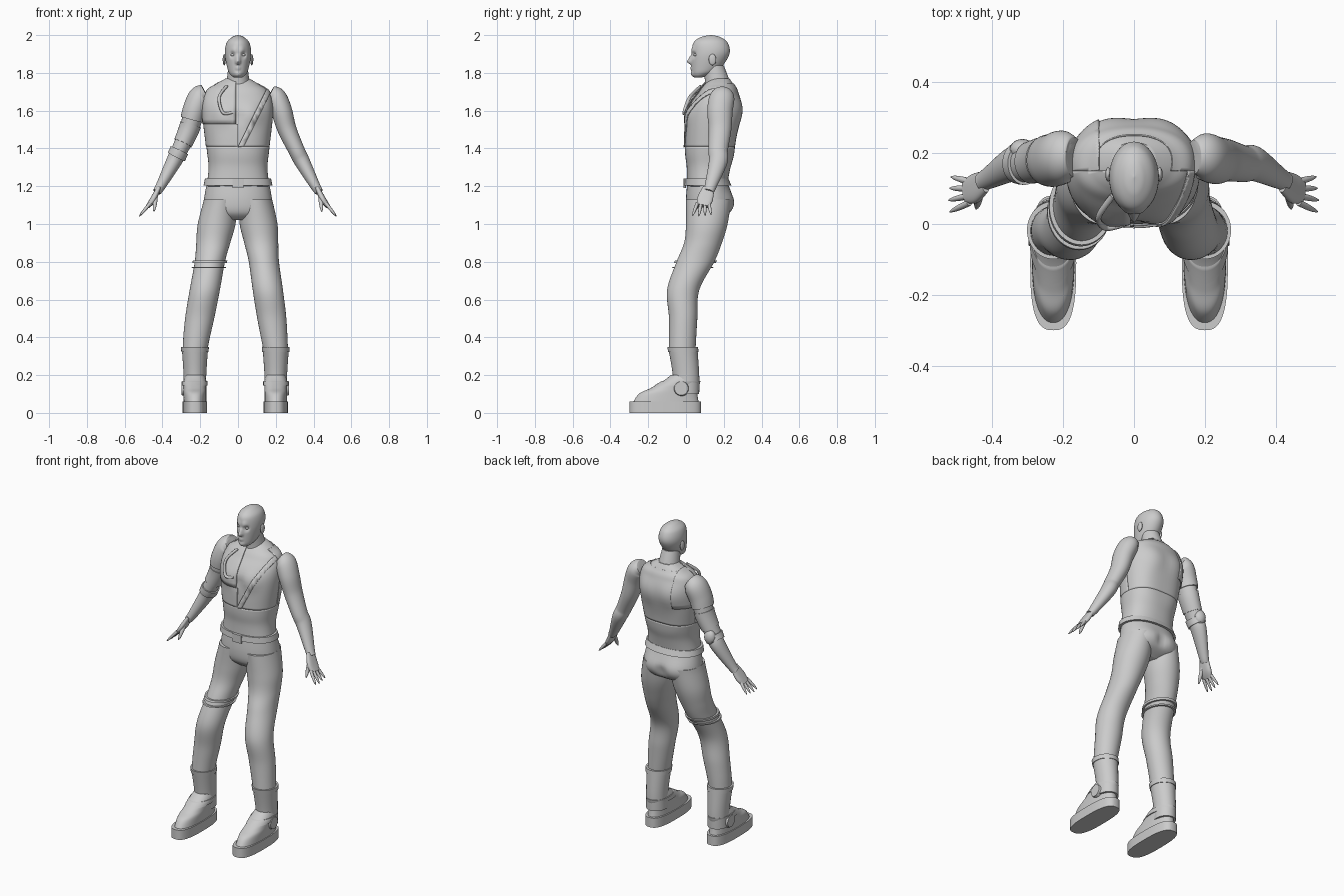
import bpy
import bmesh
import math
from mathutils import Vector

cube = bpy.data.objects.get("Cube")
if cube:
    bpy.data.objects.remove(cube)

tone = (.6, .6, .6, 1)
grey = bpy.data.materials.new("plain grey")
grey.use_nodes = True
grey.diffuse_color = tone
grey.node_tree.nodes["Principled BSDF"].inputs["Base Color"].default_value = tone


def finish(bm, name, side=1, sculpt=()):
    """Push soft bumps along y, mirror to the right if asked, and make the object."""
    for x, y, z, radius, push in sculpt:
        for v in bm.verts:
            # every bump away from the middle has a twin
            offset = Vector((abs(v.co.x) - x, v.co.y - y, v.co.z - z))
            nearness = max(0, 1 - offset.length_squared / radius ** 2)
            v.co.y += push * nearness ** 2
    if side < 0:
        for v in bm.verts:
            # the right leg stands a little further out
            lean = .04 * min(max(1.1 - v.co.z, 0), .7)
            v.co.x = -v.co.x - lean
    bmesh.ops.recalc_face_normals(bm, faces=bm.faces)
    mesh = bpy.data.meshes.new(name)
    bm.to_mesh(mesh)
    bm.free()
    mesh.materials.append(grey)
    obj = bpy.data.objects.new(name, mesh)
    bpy.context.collection.objects.link(obj)
    bpy.ops.object.select_all(action="DESELECT")
    obj.select_set(True)
    bpy.context.view_layer.objects.active = obj
    bpy.ops.object.shade_smooth_by_angle(angle=math.radians(45))
    return obj


def upright(*rows, stance=0):
    """Level sections from rows of height, half width, front and back."""
    return [(stance and .2 - .14 * max(z - .35, 0), (front + back) / 2, z, width, (back - front) / 2)
            for z, width, front, back in rows]


def limb(ratio, *rows):
    """Sections along a path from rows of x, y, z and radius."""
    return [(x, y, z, radius, radius * ratio) for x, y, z, radius in rows]


def spline(stations, steps):
    """Smooth interpolation through the sections."""
    out = []
    last = len(stations) - 1
    for i in range(last):
        a, b, c, d = (stations[max(0, min(last, i + k))] for k in (-1, 0, 1, 2))
        for k in range(steps):
            t = k / steps
            out.append([q + t / 2 * (r - p + t * (2 * p - 5 * q + 4 * r - s + t * (3 * (q - r) + s - p)))
                        for p, q, r, s in zip(a, b, c, d)])
    return out + [stations[-1]]


def loft(name, stations, side=1, level=True, grow=0, keep=None, power=2, steps=8,
         segments=48, caps=True, sculpt=(), cuts=()):
    """Skin rounded cross-sections; planes in cuts trim away their outer side."""
    rows = spline(stations, steps)
    bm = bmesh.new()
    rings = []
    for i, (x, y, z, wide, deep) in enumerate(rows):
        if keep and not keep[0] <= z <= keep[1]:
            continue
        across, along = Vector((1, 0, 0)), Vector((0, 1, 0))
        if not level:
            ahead, behind = rows[min(i + 1, len(rows) - 1)], rows[max(i - 1, 0)]
            tangent = (Vector(ahead[:3]) - Vector(behind[:3])).normalized()
            across = tangent.cross(along).normalized()
            along = across.cross(tangent)
        ring = []
        for k in range(segments):
            angle = math.tau * k / segments
            c, s = (math.copysign(abs(f) ** (2 / power), f) for f in (math.cos(angle), math.sin(angle)))
            ring.append(bm.verts.new(Vector((x, y, z)) + across * c * (wide + grow) + along * s * (deep + grow)))
        rings.append(ring)
    for lower, upper in zip(rings, rings[1:]):
        for k in range(segments):
            bm.faces.new((lower[k - 1], lower[k], upper[k], upper[k - 1]))
    if caps:
        bm.faces.new(rings[0])
        bm.faces.new(rings[-1])
    for point, normal in cuts:
        bmesh.ops.bisect_plane(bm, geom=bm.verts[:] + bm.edges[:] + bm.faces[:],
                               plane_co=point, plane_no=normal, clear_outer=True)
    return finish(bm, name, side, sculpt)


def blob(name, place, size, side):
    bm = bmesh.new()
    bmesh.ops.create_uvsphere(bm, u_segments=20, v_segments=12, radius=1)
    bmesh.ops.scale(bm, vec=size, verts=bm.verts)
    bmesh.ops.translate(bm, vec=place, verts=bm.verts)
    finish(bm, name, side)


def digit(name, base, tip, radius, side):
    """A finger that tapers to a rounded tip."""
    base, tip = Vector(base), Vector(tip)
    path = [(*base.lerp(tip, t), radius * (1 - .8 * t ** 4)) for t in (0, .4, .8, 1)]
    loft(name, limb(1, *path), side, level=False, segments=14, steps=4)


sides = ((1, "left"), (-1, "right"))

# Head with sculpted eye sockets, brows, nose, lips and chin
face = ((.03, .04, 1.895, .024, .012), (.024, .03, 1.92, .03, -.006),
        (0, .03, 1.86, .022, -.025), (0, .03, 1.88, .02, -.012),
        (0, .03, 1.825, .02, -.006), (0, .04, 1.79, .03, -.008))
head = upright((1.775, .02, .05, .08), (1.79, .04, .035, .13), (1.82, .055, .03, .18), (1.9, .07, .03, .23),
               (1.96, .06, .04, .22), (1.99, .03, .08, .18), (2, .002, .13, .135))
loft("head", head, segments=80, steps=10, sculpt=face)
loft("neck", upright((1.69, .07, .1, .25), (1.76, .06, .1, .23), (1.84, .05, .09, .2)))
for side, word in sides:
    blob(word + "_ear", (.073, .14, 1.87), (.008, .02, .03), side)
    blob(word + "_eye", (.028, .05, 1.895), (.011, .01, .007), side)

# Torso
torso = upright((1.2, .16, .01, .21), (1.3, .15, .01, .23), (1.4, .16, 0, .26), (1.6, .18, .01, .29),
                (1.7, .16, .07, .27), (1.74, .11, .1, .25), (1.77, .06, .13, .23))
muscle = ((.075, .02, 1.58, .08, -.012), (.09, .28, 1.6, .1, .01),
          (0, .01, 1.56, .05, .01), (0, .28, 1.45, .14, -.01))
loft("torso", torso, power=2.3, segments=56, sculpt=muscle)


def above(z):
    return (0, 0, z), (0, 0, -1)


def below(z):
    return (0, 0, z), (0, 0, 1)


def ahead_of(y):
    return (0, y, 0), (0, 1, 0)


def behind(y):
    return (0, y, 0), (0, -1, 0)


def right_of(x):
    return (x, 0, 0), (1, 0, 0)


def garment(name, grow, *cuts):
    """A thin shell trimmed from a slightly larger copy of the torso."""
    obj = loft(name, torso, grow=grow, power=2.3, segments=56, caps=False, sculpt=muscle, cuts=cuts)
    solid = obj.modifiers.new("thickness", "SOLIDIFY")
    solid.thickness = .006
    solid.offset = -1


# Vest with a diagonal neckline, and the panels on the right
cloth, padding = .006, .012
chest, armpit, middle = 1.41, 1.53, .15
neckline = (0, 0, chest), (-2, 0, 1)
strap_edge = (.03, 0, chest), (2, 0, -1)
garment("vest_waist", cloth, below(chest))
garment("vest_back", cloth, above(chest), behind(middle), below(1.745))
garment("vest_left_front", cloth, above(chest), ahead_of(middle), neckline)
garment("vest_edge_strap", padding, above(chest), ahead_of(middle), neckline, strap_edge)
garment("right_chest_pad", padding, above(armpit), ahead_of(middle), right_of(-.01))
garment("right_rib_panel", cloth * 1.5, above(chest), below(armpit), ahead_of(middle), right_of(0))
garment("right_back_panel", padding, above(armpit), behind(middle), right_of(-.1))
loft("chest_strap", limb(1.2, (-.06, .08, 1.73, .008), (-.1, .02, 1.67, .008), (-.08, -.01, 1.59, .008),
                         (-.03, 0, 1.59, .008)), level=False, segments=10)

# Hips and belt
hips = upright((1.24, .16, .01, .21), (1.13, .18, 0, .25), (1.06, .18, .01, .23), (1.02, .11, .05, .17))
loft("hips", hips, segments=56, power=2.2,
     sculpt=((.085, .24, 1.1, .1, .01), (0, .25, 1.1, .05, -.012)))
loft("belt", hips, grow=.015, keep=(1.19, 1.24), segments=56, power=2.2)
loft("belt_buckle", upright((1.19, .03, -.012, 0), (1.24, .03, -.012, 0)), power=8, steps=1)

# Sections of the limbs
leg = upright((1.13, .09, 0, .24), (1, .1, 0, .22), (.9, .09, -.01, .19), (.8, .08, -.05, .15),
              (.65, .08, -.1, .07), (.5, .077, -.09, .06), (.33, .065, -.09, .05), stance=1)
boot = upright((.35, .07, -.095, .06), (.2, .06, -.07, .07), (.1, .06, -.07, .07), stance=1)
shoe = upright((.04, .06, -.29, .07), (.1, .06, -.25, .06), (.13, .06, -.19, .06),
               (.17, .06, -.12, .07), (.2, .05, -.08, .06), stance=1)
sole = upright((0, .065, -.3, .08), (.06, .065, -.3, .08), stance=1)
arm = limb(1.2, (.17, .19, 1.69, .04), (.2, .19, 1.67, .055), (.23, .18, 1.6, .056), (.26, .18, 1.5, .05),
           (.31, .17, 1.39, .043), (.34, .17, 1.33, .041), (.41, .13, 1.2, .026), (.43, .12, 1.17, .022))
palm = limb(2.6, (.42, .12, 1.19, .012), (.45, .1, 1.13, .016), (.475, .09, 1.095, .012))

for side, word in sides:
    loft(word + "_leg", leg, side)
    loft(word + "_boot", boot, side)
    loft(word + "_boot_cuff", boot, side, grow=.004, keep=(.32, .36))
    loft(word + "_shoe", shoe, side, power=2.3)
    loft(word + "_sole", sole, side, power=2.8, steps=1)
    loft(word + "_ankle_strap", shoe, side, grow=.006, keep=(.14, .17))
    # Round guard on the outside of the ankle
    bm = bmesh.new()
    bmesh.ops.create_cone(bm, cap_ends=True, segments=28, radius1=.042, radius2=.036, depth=.02)
    for v in bm.verts:
        v.co = v.co.zxy + Vector((.26, -.025, .13))
    finish(bm, word + "_ankle_guard", side)
    loft(word + "_arm", arm, side, level=False)
    loft(word + "_palm", palm, side, level=False, power=2.6)
    for i, finger in enumerate(("index", "middle", "ring", "little")):
        base = Vector((.465, .06 + .02 * i, 1.11))
        reach = Vector((.056, .014 * i - .027, -.07)) * (1 - .06 * abs(i - 1))
        digit(f"{word}_{finger}_finger", base, base + reach, .009, side)
    digit(word + "_thumb", (.436, .09, 1.15), (.444, .043, 1.066), .012, side)

# Right sleeve, elbow guard and thigh straps
loft("right_sleeve", arm, -1, level=False, grow=.008, keep=(1.54, 1.7))
loft("right_sleeve_band", arm, -1, level=False, grow=.005, keep=(1.42, 1.53))
loft("right_elbow_cuff", arm, -1, level=False, grow=.008, keep=(1.35, 1.4))
blob("right_elbow_guard", (.315, .21, 1.385), (.036, .03, .045), -1)
for word, low in (("upper", .79), ("lower", .76)):
    loft(word + "_thigh_strap", leg, -1, grow=.011, keep=(low, low + .02), steps=20)
